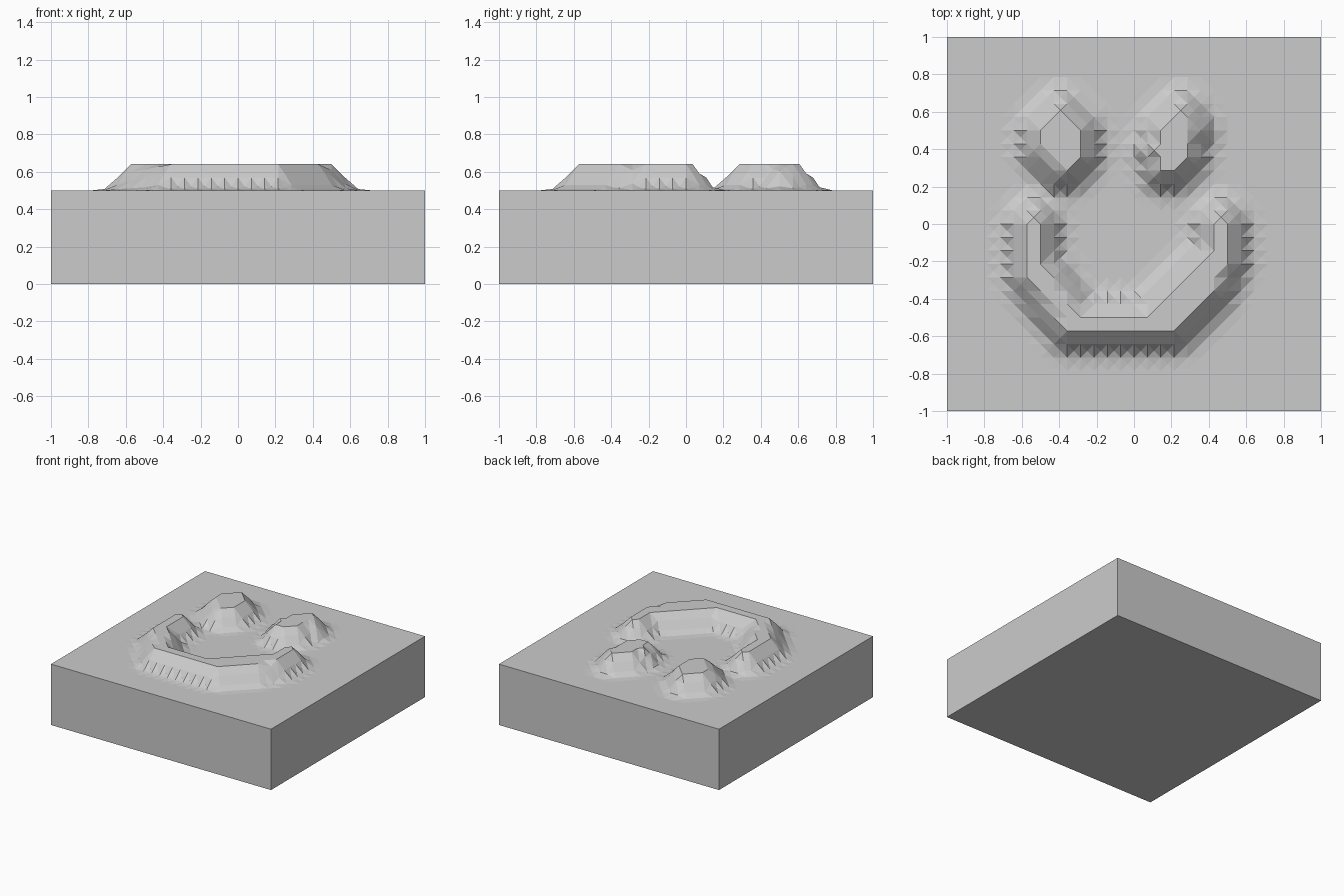
import bpy, bmesh
from mathutils import Vector
from mathutils.geometry import intersect_point_line

if "Cube" in bpy.data.objects:
    bpy.data.objects.remove(bpy.data.objects["Cube"])

CELL = 1 / 14
BASE = 0.5

# Flat-topped relief outlines, in grid cells
left_eye = [(-5.5, 8.5), (-7, 7), (-7, 5.5), (-5.5, 4), (-5, 4), (-4, 5), (-4, 7)]
right_eye = [(3.5, 8.5), (2, 7), (2, 6), (1.5, 5.5), (2, 5), (2, 4), (3, 4),
             (4, 5), (4, 6.5), (4.5, 7), (4, 8)]
mouth = [(-7.5, 0.5), (-8, 0), (-8, -4), (-5, -8), (3, -8), (6, -5), (7, -3), (7, 0),
         (6.5, 0.5), (6, 0), (6, -2), (1.5, -6.5), (1, -7), (-4, -7), (-6, -4), (-7, -3), (-7, 0)]
OUTLINES = [[Vector((x * CELL, y * CELL)) for x, y in o] for o in (left_eye, right_eye, mouth)]

# Slope: distance from the plateau -> raised height
SLOPE = [(0, 0.14), (0.071, 0.07), (0.11, 0.018), (0.165, 0.0)]


def distance(p, poly):
    inside, best = False, 9.0
    for a, b in zip(poly, poly[1:] + poly[:1]):
        q, t = intersect_point_line(p, a, b)
        q = Vector((q[0], q[1]))
        q = a if t < 0 else b if t > 1 else q
        best = min(best, (p - q).length)
        if (a.y > p.y) != (b.y > p.y) and p.x < a.x + (p.y - a.y) * (b.x - a.x) / (b.y - a.y):
            inside = not inside
    return 0.0 if inside or best < 0.004 else best


def height(p):
    d = min(distance(p, o) for o in OUTLINES)
    for (d0, h0), (d1, h1) in zip(SLOPE, SLOPE[1:]):
        if d <= d1:
            return h0 + (h1 - h0) * (d - d0) / (d1 - d0)
    return 0.0


# Top surface: a grid with each cell split around its centre, raised at the relief
bm = bmesh.new()
bmesh.ops.create_grid(bm, x_segments=28, y_segments=28, size=1)
bmesh.ops.poke(bm, faces=bm.faces[:])
for v in bm.verts:
    v.co.z = BASE + height(v.co.xy)

# Side walls and bottom
rim = [e for e in bm.edges if e.is_boundary]
ext = bmesh.ops.extrude_edge_only(bm, edges=rim)["geom"]
for v in ext:
    if isinstance(v, bmesh.types.BMVert):
        v.co.z = 0
bmesh.ops.holes_fill(bm, edges=[e for e in bm.edges if e.is_boundary], sides=0)
bmesh.ops.recalc_face_normals(bm, faces=bm.faces[:])

# Merge the coplanar faces
bmesh.ops.dissolve_limit(bm, angle_limit=0.01, verts=bm.verts[:], edges=bm.edges[:])

mesh = bpy.data.meshes.new("slab_with_face_relief")
bm.to_mesh(mesh)
bm.free()
slab = bpy.data.objects.new("slab_with_face_relief", mesh)
bpy.context.collection.objects.link(slab)
